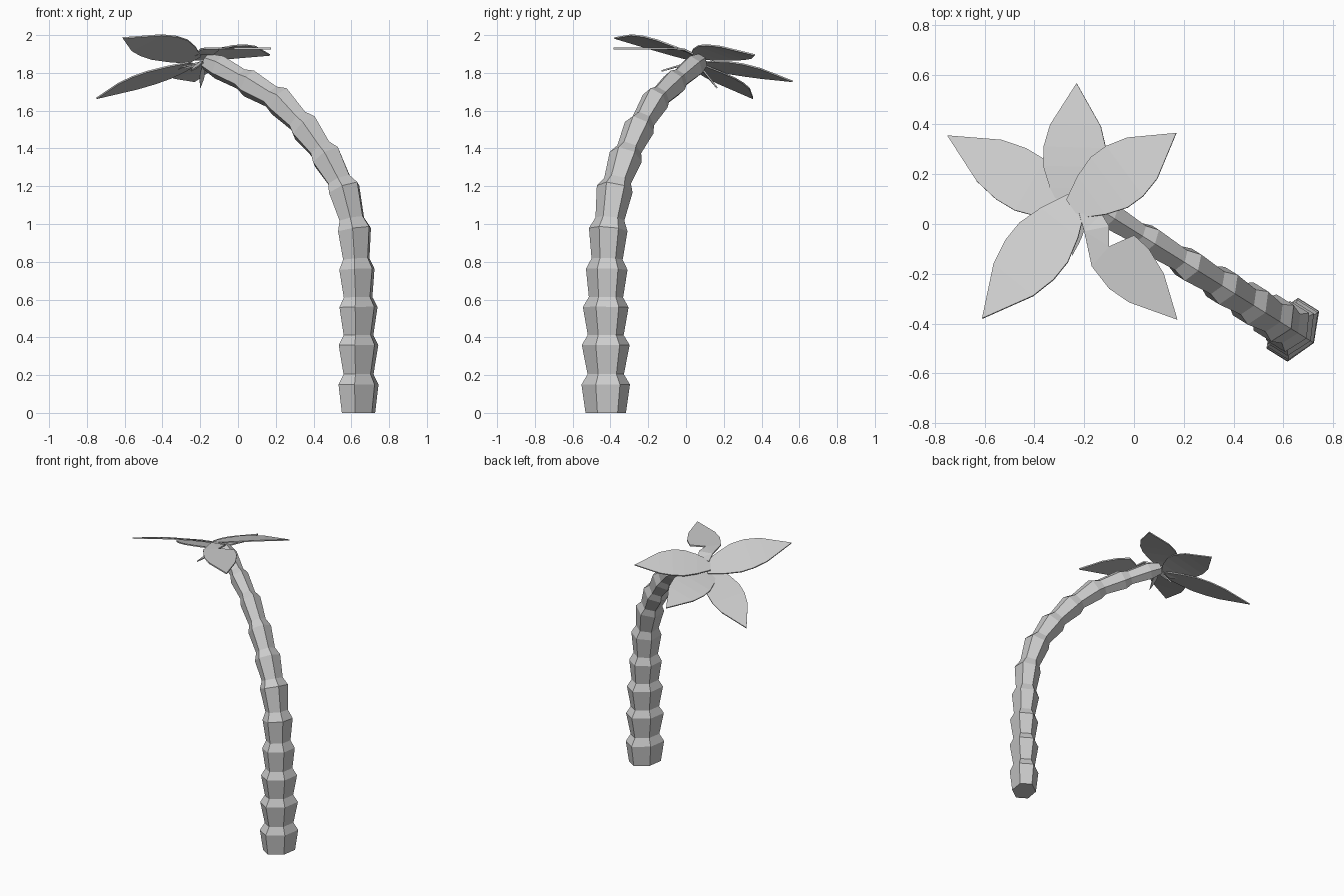
import bpy, bmesh, math
from mathutils import Vector

if "Cube" in bpy.data.objects:
    bpy.data.objects.remove(bpy.data.objects["Cube"])

Z = Vector((0, 0, 1))
BEND = Vector((-0.85, 0.53, 0)).normalized()
SIDE = Z.cross(BEND)
ROOT = Vector((0.638, -0.425, 0))


def finish(bm, name, thick=0):
    bmesh.ops.recalc_face_normals(bm, faces=bm.faces)
    me = bpy.data.meshes.new(name)
    bm.to_mesh(me)
    bm.free()
    ob = bpy.data.objects.new(name, me)
    bpy.context.collection.objects.link(ob)
    if thick:
        mod = ob.modifiers.new("thickness", 'SOLIDIFY')
        mod.thickness = thick
        mod.offset = 0
    return ob


# Trunk: six-sided flared segments along a bending path (lean, height, depth, width)
segs = [(0, .15, .1, .12), (0, .36, .1, .118), (0, .56, .098, .112), (.01, .76, .095, .1),
        (.025, .97, .092, .092), (.09, 1.185, .09, .086), (.2, 1.355, .088, .078),
        (.335, 1.51, .086, .07), (.495, 1.65, .083, .062), (.685, 1.745, .075, .056),
        (.87, 1.83, .065, .052)]
rings = [(0, 0, .083, .1)]
for i, (s, z, u, v) in enumerate(segs):
    rings.append((s, z, u, v))
    if i < len(segs) - 1:
        n = segs[i + 1]
        rings.append((s + (n[0] - s) * .26, z + (n[1] - z) * .26, u * .75, v * .75))
rings.append((.95, 1.86, .045, .035))

bm = bmesh.new()
loops = []
for i, (s, z, u, v) in enumerate(rings):
    a, b = rings[max(i - 2, 0)], rings[min(i + 2, len(rings) - 1)]
    tan = (BEND * (b[0] - a[0]) + Z * (b[1] - a[1])).normalized() if i else Z
    normal = SIDE.cross(tan)
    c = ROOT + BEND * s + Z * z
    loops.append([bm.verts.new(c + normal * (u * math.cos(k * math.pi / 3))
                               + SIDE * (v * math.sin(k * math.pi / 3) / .866)) for k in range(6)])
for a, b in zip(loops, loops[1:]):
    for k in range(6):
        bm.faces.new((a[k], a[(k + 1) % 6], b[(k + 1) % 6], b[k]))
bm.faces.new(loops[0])
bm.faces.new(loops[-1])
finish(bm, "trunk")


# Fronds: pointed blades that arch and roll about their midline
def frond(name, base, tip, roll, arch=.015, width=1):
    base, tip = Vector(base), Vector(tip)
    left = Z.cross(tip - base).normalized()
    bm = bmesh.new()
    rows = []
    for t, w in ((0, .045), (.18, .095), (.35, .125), (.5, .125), (.67, .102)):
        c = base.lerp(tip, t) + Z * (arch * math.sin(math.pi * t))
        off = (left + Z * roll) * (w * width)
        rows.append((bm.verts.new(c + off), bm.verts.new(c - off)))
    for a, b in zip(rows, rows[1:]):
        bm.faces.new((a[0], a[1], b[1], b[0]))
    bm.faces.new((rows[-1][0], rows[-1][1], bm.verts.new(tip)))
    finish(bm, name, .008)


frond("frond_left", (-.24, .05, 1.85), (-.75, .355, 1.665), .15, .005, .95)
frond("frond_back", (-.245, .05, 1.845), (-.23, .565, 1.755), -.25, .015)
frond("frond_right", (-.245, .06, 1.885), (.17, .365, 1.895), -.3, .02)
frond("frond_front", (-.23, .09, 1.87), (-.61, -.38, 1.985), .4, .015)

# Torn frond: flat blade with bites taken out of it
outline = [(-.22, .04, 1.9), (-.2, -.03, 1.925), (-.17, -.17, 1.93), (-.1, -.26, 1.93),
           (-.03, -.18, 1.93), (-.02, -.315, 1.93), (.175, -.385, 1.93), (.12, -.2, 1.93),
           (.06, -.1, 1.93), (0, -.045, 1.93), (-.1, -.09, 1.93), (-.1, -.01, 1.925), (-.13, .04, 1.9)]
bm = bmesh.new()
bm.faces.new([bm.verts.new(p) for p in outline])
bmesh.ops.triangulate(bm, faces=bm.faces[:])
finish(bm, "frond_torn", .01)

# Small broken stalks under the crown
frond("stalk_front", (-.19, .04, 1.86), (-.25, -.13, 1.81), 0, 0, .1)
frond("stalk_left", (-.17, .06, 1.86), (-.28, .03, 1.825), 0, 0, .15)
frond("stalk_back", (-.18, .06, 1.85), (-.2, .165, 1.72), 0, 0, .1)
